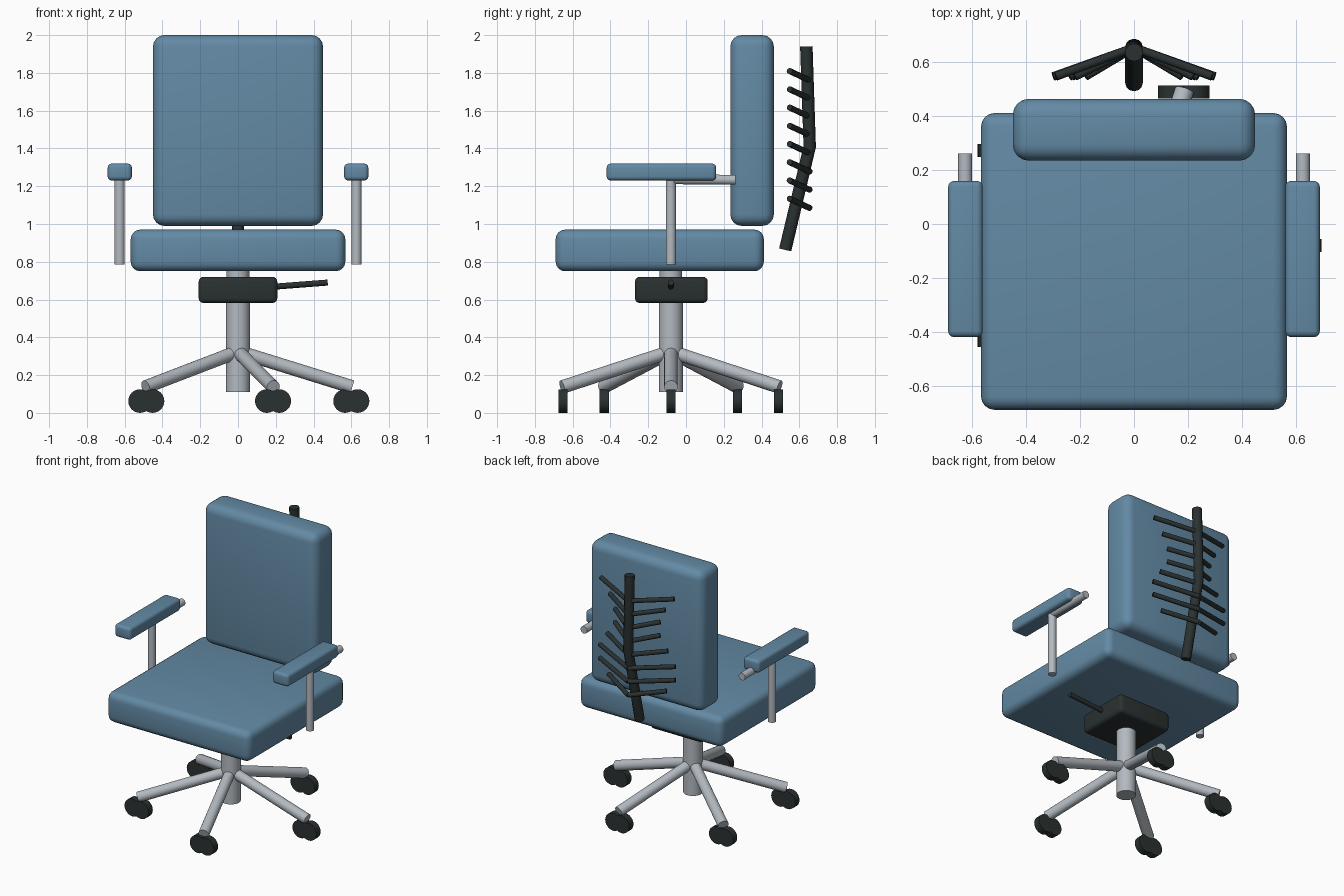
import bpy, math
from mathutils import Vector

if "Cube" in bpy.data.objects:
    bpy.data.objects.remove(bpy.data.objects["Cube"])


def material(name, rgb):
    m = bpy.data.materials.new(name)
    m.diffuse_color = (*rgb, 1)
    m.use_nodes = True
    m.node_tree.nodes["Principled BSDF"].inputs["Base Color"].default_value = m.diffuse_color
    return m


BLUE = material("blue fabric", (0.125, 0.255, 0.375))
METAL = material("pale metal", (0.45, 0.49, 0.53))
DARK = material("dark plastic", (0.023, 0.031, 0.030))


def finish(name, mat):
    ob = bpy.context.object
    ob.name = name
    ob.data.materials.append(mat)
    bpy.ops.object.shade_smooth_by_angle(angle=math.radians(40))
    return ob


def cushion(name, lo, hi, bevel, mat):
    """Rounded box between two corners."""
    lo, hi = Vector(lo), Vector(hi)
    bpy.ops.mesh.primitive_cube_add(size=1, location=(lo + hi) / 2)
    ob = bpy.context.object
    ob.scale = hi - lo
    bpy.ops.object.transform_apply(location=False, rotation=False, scale=True)
    mod = ob.modifiers.new("round", 'BEVEL')
    mod.width, mod.segments = bevel, 4
    bpy.ops.object.modifier_apply(modifier=mod.name)
    return finish(name, mat)


def rod(name, a, b, r, mat, sides=20):
    """Cylinder from point a to point b."""
    a, b = Vector(a), Vector(b)
    d = b - a
    bpy.ops.mesh.primitive_cylinder_add(
        vertices=sides, radius=r, depth=d.length, location=(a + b) / 2,
        rotation=d.to_track_quat('Z', 'Y').to_euler())
    return finish(name, mat)


CY = -0.08  # column position in y

# Cushions
cushion("seat", (-0.568, -0.69, 0.75), (0.568, 0.412, 0.97), 0.05, BLUE)
cushion("backrest", (-0.45, 0.235, 0.99), (0.45, 0.465, 2.0), 0.06, BLUE)

# Armrests: pad, upright and rear tube
for s, side in ((-1, "left"), (1, "right")):
    xs = sorted((s * 0.562, s * 0.69))
    cushion(side + "_arm_pad", (xs[0], -0.42, 1.23), (xs[1], 0.16, 1.32), 0.022, BLUE)
    x = s * 0.627
    rod(side + "_arm_post", (x, CY, 0.785), (x, CY, 1.24), 0.027, METAL)
    rod(side + "_arm_tube", (x, CY, 1.237), (x, 0.262, 1.234), 0.026, METAL)

# Column, tilt mechanism and lever
rod("column", (0, CY, 0.11), (0, CY, 0.62), 0.064, METAL, 32)
rod("column_top", (0, CY, 0.60), (0, CY, 0.76), 0.06, METAL, 32)
cushion("tilt_mechanism", (-0.208, -0.27, 0.582), (0.208, 0.115, 0.72), 0.025, DARK)
rod("tilt_lever", (0.15, CY, 0.665), (0.475, CY, 0.69), 0.016, DARK, 12)

# Five legs with twin-disc casters
for i in range(5):
    a = math.tau * i / 5
    c, s = math.cos(a), math.sin(a)
    rod(f"leg_{i}", (0, CY, 0.325), (c * 0.605, CY + s * 0.605, 0.137), 0.036, METAL)
    x, y = c * 0.6, CY + s * 0.6
    for j, off in enumerate((-0.033, 0.033)):
        rod(f"caster_{i}_{j}", (x + off, y - 0.024, 0.0625),
            (x + off, y + 0.024, 0.0625), 0.0625, DARK, 24)

# Bent spine behind the backrest
curve = bpy.data.curves.new("spine", 'CURVE')
curve.dimensions = '3D'
curve.bevel_depth, curve.bevel_resolution = 0.033, 4
curve.use_fill_caps = True
pts = ((0, 0.525, 0.863), (0, 0.655, 1.41), (0, 0.637, 1.94))
sp = curve.splines.new('POLY')
sp.points.add(len(pts) - 1)
for p, co in zip(sp.points, pts):
    p.co = (*co, 1)
spine = bpy.data.objects.new("spine", curve)
bpy.context.collection.objects.link(spine)
bpy.ops.object.select_all(action='DESELECT')
spine.select_set(True)
bpy.context.view_layer.objects.active = spine
bpy.ops.object.convert(target='MESH')
finish("spine", DARK)

# Ribs sweeping forward and up from the spine
lengths = (0.29, 0.22, 0.18, 0.18, 0.24, 0.30, 0.30, 0.23)
for i, length in enumerate(lengths):
    z = 1.81 - i * 0.0965
    for s in (-1, 1):
        rod(f"rib_{i}_{'left' if s < 0 else 'right'}", (0, 0.655, z - 0.05),
            (s * length, 0.548, z), 0.016, DARK, 12)
